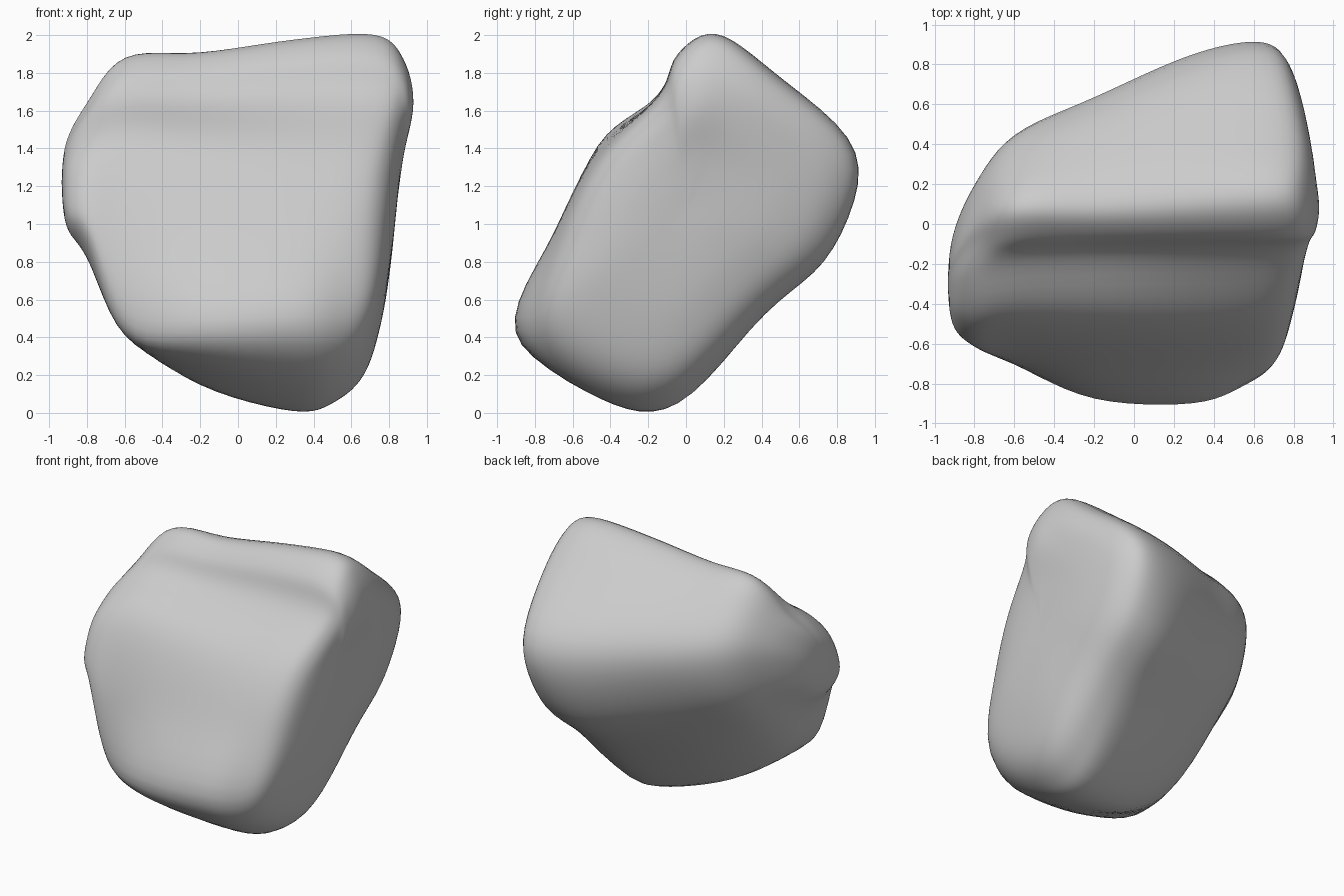
import bpy
import bmesh
from math import exp
from mathutils import Vector

STEPS = 6  # subdivisions between neighbouring control points

default_cube = bpy.data.objects.get("Cube")
if default_cube:
    bpy.data.objects.remove(default_cube, do_unlink=True)


def spline(a, b, c, d, t):
    """Smooth curve from b to c that passes through its control points."""
    return 0.5 * (2 * b + (c - a) * t
                  + (2 * a - 5 * b + 4 * c - d) * t ** 2
                  + (3 * b - a - 3 * c + d) * t ** 3)


def section(x, outline):
    """Outline of (y, z) points placed across the rock."""
    return [Vector((x, y, z)) for y, z in outline]


def shrink(ring, factor, *shift):
    """Smaller copy of an end section, moved outward, to round off the end."""
    centre = sum(ring, Vector()) / len(ring)
    return [centre + (p - centre) * factor + Vector(shift) for p in ring]


def lean(ring):
    """Tilt the right end outward toward the top, with a swelling near the ridge."""
    return [p + Vector((0.1 * (p.z - 1) + 0.06 * exp(-((p.z - 1.7) / 0.25) ** 2), 0, 0))
            for p in ring]


# Outlines start at the lower front edge, climb the front face to the ridge,
# then go down the back and return along the underside.
left_end = section(-0.8, [
    (-.6, .93), (-.6, 1.1), (-.47, 1.38), (-.25, 1.55), (-.1, 1.61), (0, 1.64),
    (.1, 1.59), (.2, 1.42), (.13, 1.15), (-.05, .98), (-.25, .85), (-.45, .83)])
left_shoulder = section(-0.6, [
    (-.7, .47), (-.66, .9), (-.47, 1.42), (-.18, 1.65), (-.07, 1.8), (.08, 1.89),
    (.25, 1.76), (.45, 1.47), (.36, 1.08), (.07, .76), (-.25, .48), (-.55, .4)])
middle = section(-0.2, [
    (-.89, .42), (-.7, .92), (-.47, 1.41), (-.16, 1.65), (-.06, 1.82), (.09, 1.91),
    (.33, 1.78), (.63, 1.44), (.55, 1.02), (.28, .66), (-.2, .17), (-.55, .21)])
right_shoulder = section(0.3, [
    (-.91, .43), (-.7, .95), (-.47, 1.38), (-.15, 1.67), (-.05, 1.88), (.14, 1.98),
    (.46, 1.78), (.85, 1.38), (.74, .86), (.4, .53), (-.05, .04), (-.45, .07)])
right_end = section(0.61, [
    (-.81, .43), (-.66, .95), (-.45, 1.36), (-.14, 1.67), (-.05, 1.89), (.16, 2.01),
    (.46, 1.8), (.91, 1.38), (.78, .88), (.42, .55), (-.05, .09), (-.45, .12)])

rings = [
    shrink(left_end, 0, -.135, -.1, -.03), shrink(left_end, .55, -.11, -.08, -.03),
    left_end, left_shoulder, middle, right_shoulder, lean(right_end),
    lean(shrink(right_end, .86, .14, 0, 0)), lean(shrink(right_end, .6, .2, 0, 0)),
    lean(shrink(right_end, .3, .22, 0, 0)), lean(shrink(right_end, 0, .22, 0, 0)),
]


def smooth_ring(ring):
    n = len(ring)
    return [spline(ring[i - 1], ring[i], ring[(i + 1) % n], ring[(i + 2) % n], s / STEPS)
            for i in range(n) for s in range(STEPS)]


# Refine around each section, then along the length of the rock
rings = [smooth_ring(r) for r in rings]
last = len(rings) - 1
loft = []
for i in range(last):
    group = [rings[max(i - 1, 0)], rings[i], rings[i + 1], rings[min(i + 2, last)]]
    for s in range(STEPS):
        loft.append([spline(*points, s / STEPS) for points in zip(*group)])
loft.append(rings[last])

# Skin the sections
bm = bmesh.new()
rows = [[bm.verts.new(p) for p in ring] for ring in loft]
for row, following in zip(rows, rows[1:]):
    for j in range(len(row)):
        bm.faces.new((row[j - 1], row[j], following[j], following[j - 1]))
bmesh.ops.remove_doubles(bm, verts=bm.verts[:], dist=0.0005)

# Soften the lofting lines slightly
for _ in range(4):
    bmesh.ops.smooth_vert(bm, verts=bm.verts[:], factor=0.5,
                          use_axis_x=True, use_axis_y=True, use_axis_z=True)

bmesh.ops.recalc_face_normals(bm, faces=bm.faces[:])
for face in bm.faces:
    face.smooth = True

mesh = bpy.data.meshes.new("boulder")
bm.to_mesh(mesh)
bm.free()
boulder = bpy.data.objects.new("boulder", mesh)
bpy.context.collection.objects.link(boulder)

# Plain stone colour
stone = bpy.data.materials.new("stone grey")
stone.use_nodes = True
colour = (0.6, 0.6, 0.6, 1)
stone.diffuse_color = colour
stone.node_tree.nodes["Principled BSDF"].inputs["Base Color"].default_value = colour
mesh.materials.append(stone)
